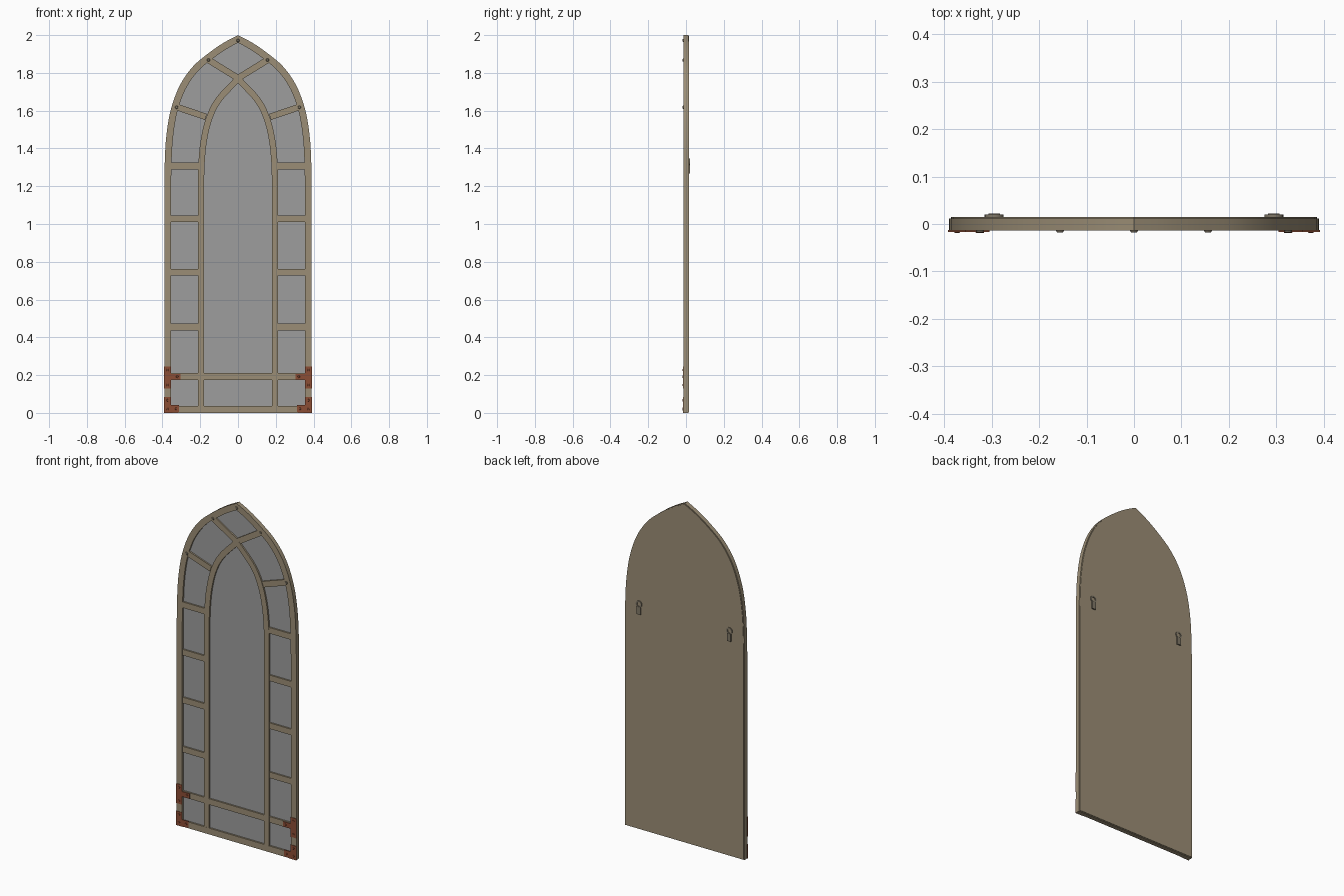
import bpy, bmesh, math
from mathutils import Matrix, Vector

if "Cube" in bpy.data.objects:
    bpy.data.objects.remove(bpy.data.objects["Cube"])


def material(name, rgb):
    m = bpy.data.materials.new(name)
    m.diffuse_color = (*rgb, 1)
    m.use_nodes = True
    m.node_tree.nodes["Principled BSDF"].inputs["Base Color"].default_value = m.diffuse_color
    return m


WOOD = material("weathered wood", (0.33, 0.27, 0.18))
GLASS = material("mirror grey", (0.34, 0.34, 0.34))
RUST = material("rusty metal", (0.26, 0.075, 0.035))
STEEL = material("dull steel", (0.22, 0.19, 0.14))


def finish(ob):
    bpy.ops.object.select_all(action='DESELECT')
    ob.select_set(True)
    bpy.context.view_layer.objects.active = ob
    bpy.ops.object.shade_smooth_by_angle(angle=math.radians(30))


def plate(name, loops, y0, y1, mat):
    """Flat plate in the xz plane; the first loop is the rim, others are holes."""
    cu = bpy.data.curves.new(name, 'CURVE')
    cu.dimensions = '2D'
    cu.fill_mode = 'BOTH'
    cu.extrude = (y1 - y0) / 2
    for loop in loops:
        sp = cu.splines.new('POLY')
        sp.points.add(len(loop) - 1)
        for p, (x, z) in zip(sp.points, loop):
            p.co = (x, z, 0, 1)
        sp.use_cyclic_u = True
    tmp = bpy.data.objects.new(name + "_tmp", cu)
    bpy.context.collection.objects.link(tmp)
    dg = bpy.context.evaluated_depsgraph_get()
    me = bpy.data.meshes.new_from_object(tmp.evaluated_get(dg))
    bpy.data.objects.remove(tmp)
    bm = bmesh.new()
    bm.from_mesh(me)
    bmesh.ops.remove_doubles(bm, verts=bm.verts, dist=1e-5)
    bm.transform(Matrix.Translation((0, (y0 + y1) / 2, 0)) @ Matrix.Rotation(math.pi / 2, 4, 'X'))
    bmesh.ops.recalc_face_normals(bm, faces=bm.faces)
    bm.to_mesh(me)
    bm.free()
    me.materials.clear()
    me.materials.append(mat)
    ob = bpy.data.objects.new(name, me)
    bpy.context.collection.objects.link(ob)
    finish(ob)
    return ob


def rivet(name, x, z, y0, y1, r, mat):
    bpy.ops.mesh.primitive_cone_add(vertices=12, radius1=r, radius2=r * 0.7, depth=y1 - y0,
                                    location=(x, (y0 + y1) / 2, z), rotation=(math.pi / 2, 0, 0))
    ob = bpy.context.object
    ob.name = name
    ob.data.materials.append(mat)


def spline(pts, n=5):
    """Catmull-Rom curve through the arch points."""
    p = [Vector(q) for q in pts]
    p = [2 * p[0] - p[1]] + p + [2 * p[-1] - p[-2]]
    out = []
    for a, b, c, d in zip(p, p[1:], p[2:], p[3:]):
        for i in range(n):
            t = i / n
            out.append(0.5 * (2 * b + (c - a) * t + (2 * a - 5 * b + 4 * c - d) * t * t
                              + (3 * b - a - 3 * c + d) * t ** 3))
    return out + [p[-2]]


def arch(pts, inset, z_bottom):
    """Closed pointed-arch loop, moved inwards by inset."""
    c = spline(pts)
    half = []
    for i, q in enumerate(c):
        t = (c[min(i + 1, len(c) - 1)] - c[max(i - 1, 0)]).normalized()
        half.append(q + inset * Vector((-t.y, t.x)))
    half = [q for q in half if q.x > 0.002]
    a, b = half[-2], half[-1]
    apex = (0, b.y + (b.y - a.y) / (b.x - a.x) * (0 - b.x))
    right = [(half[0].x, z_bottom)] + [(q.x, q.y) for q in half]
    return right + [apex] + [(-x, z) for x, z in reversed(right)]


def rect(x0, x1, z0, z1):
    return [(x0, z0), (x1, z0), (x1, z1), (x0, z1)]


def bar(a, b, w):
    a, b = Vector(a), Vector(b)
    t = (b - a).normalized()
    n = Vector((-t.y, t.x)) * w / 2
    return [tuple(q) for q in (a + n, b + n, b - n, a - n)]


OUTER = [(0.39, 1.2), (0.388, 1.32), (0.38, 1.46), (0.357, 1.6), (0.31, 1.73),
         (0.24, 1.832), (0.155, 1.905), (0.075, 1.96), (0, 2.0)]
INNER = [(0.18, 1.2), (0.176, 1.33), (0.163, 1.45), (0.135, 1.56), (0.088, 1.65), (0, 1.745)]

# Frames, mirror sheet and backing board
plate("outer_frame", [arch(OUTER, 0, 0), arch(OUTER, 0.036, 0.037)], -0.014, 0.012, WOOD)
plate("inner_frame", [arch(INNER, -0.033, 0.02), arch(INNER, 0, 0.21),
                      rect(-0.18, 0.18, 0.037, 0.175)], -0.0135, 0.004, WOOD)
plate("mirror_glass", [arch(OUTER, 0.012, 0.012)], -0.004, 0.002, GLASS)
plate("back_board", [arch(OUTER, 0.004, 0.004)], 0.003, 0.015, WOOD)

for s, side in ((-1, "left"), (1, "right")):
    def flip(pts):
        return [(s * x, z) for x, z in pts]

    # Glazing bars
    for i, z in enumerate((0.1925, 0.455, 0.745, 1.027, 1.307)):
        plate(f"{side}_cross_bar_{i}", [flip(rect(0.2, 0.365, z - 0.0175, z + 0.0175))],
              -0.013, 0.003, WOOD)
    plate(f"{side}_shoulder_bar", [flip(bar((0.335, 1.623), (0.17, 1.567), 0.034))],
          -0.013, 0.003, WOOD)
    plate(f"{side}_crown_bar", [flip(bar((0.162, 1.872), (0, 1.772), 0.034))],
          -0.013, 0.003, WOOD)

    # Rusty brackets with rivets
    plate(f"{side}_tee_bracket",
          [flip([(0.392, 0.13), (0.392, 0.245), (0.355, 0.245), (0.355, 0.207), (0.305, 0.207),
                 (0.305, 0.177), (0.355, 0.177), (0.355, 0.13)])], -0.017, -0.013, RUST)
    plate(f"{side}_corner_bracket",
          [flip([(0.392, 0), (0.392, 0.083), (0.355, 0.083), (0.355, 0.042), (0.312, 0.042),
                 (0.312, 0.004), (0.355, 0.0)])], -0.017, -0.013, RUST)
    for x, z in ((0.373, 0.227), (0.373, 0.148), (0.322, 0.192),
                 (0.373, 0.067), (0.373, 0.02), (0.328, 0.022)):
        rivet(f"{side}_bracket_rivet", s * x, z, -0.019, -0.016, 0.007, RUST)

    # Screws at the bar ends
    for x, z in ((0.325, 1.618), (0.156, 1.868)):
        rivet(f"{side}_frame_screw", s * x, z, -0.018, -0.013, 0.009, STEEL)

    # Hanging ring and strap on the back
    cx, cz = s * 0.295, 1.328
    ring = [[(cx + r * math.cos(k * math.pi / 10), cz + r * math.sin(k * math.pi / 10))
             for k in range(20)] for r in (0.02, 0.012)]
    plate(f"{side}_hanger_ring", ring, 0.015, 0.02, STEEL)
    plate(f"{side}_hanger_strap", [rect(cx - 0.012, cx + 0.012, 1.268, 1.314)], 0.014, 0.022, STEEL)

rivet("apex_screw", 0, 1.972, -0.018, -0.013, 0.009, STEEL)
